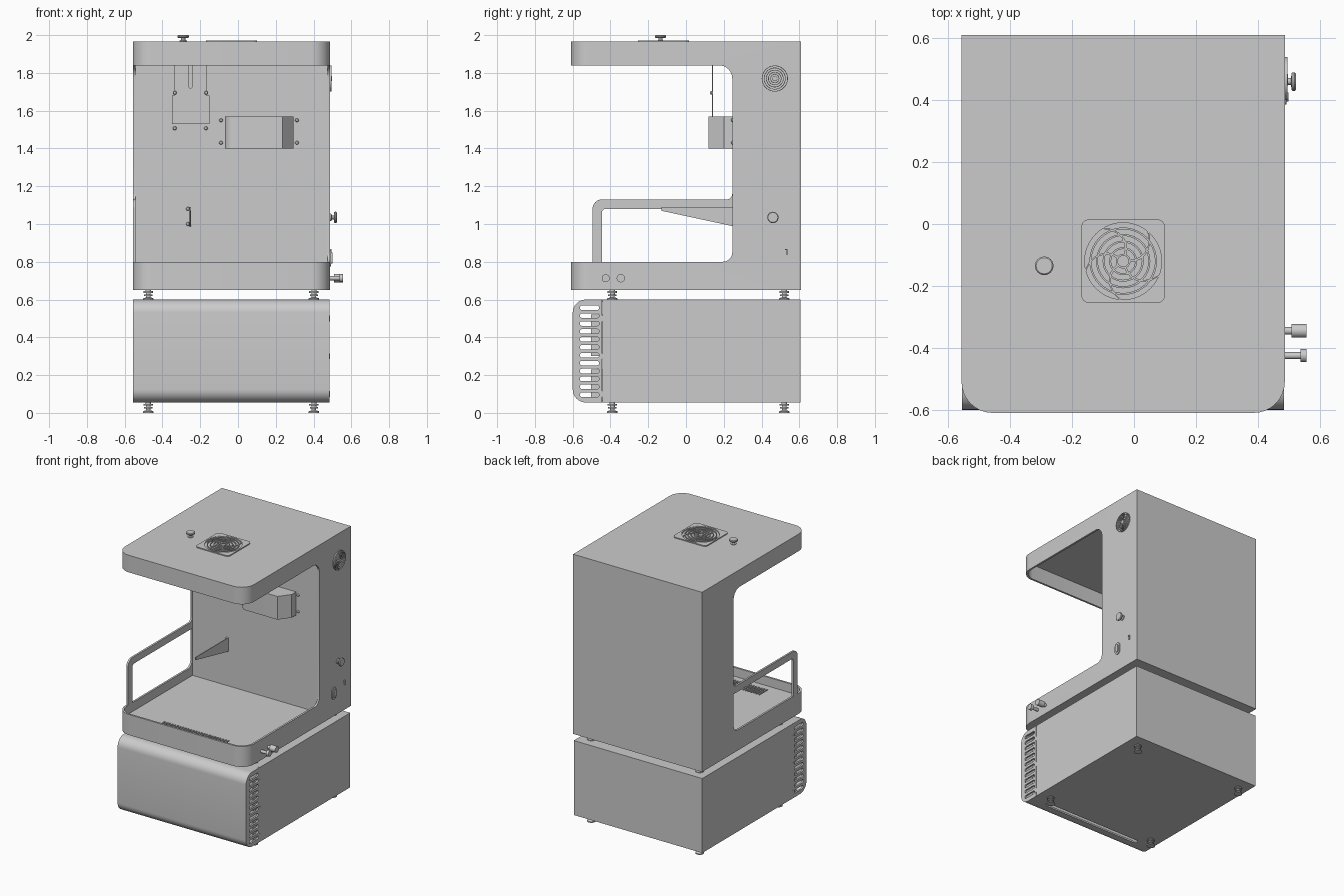
import bpy, bmesh
from math import sin, cos, tan, pi, radians, atan2
from mathutils import Vector

if "Cube" in bpy.data.objects:
    bpy.data.objects.remove(bpy.data.objects["Cube"])

X0, X1 = -0.557, 0.487
MAP = {'x': lambda u, v, t: (t, u, v),
       'y': lambda u, v, t: (u, t, v),
       'z': lambda u, v, t: (u, v, t)}


def finish(name, bm):
    bmesh.ops.remove_doubles(bm, verts=bm.verts, dist=1e-5)
    bmesh.ops.recalc_face_normals(bm, faces=bm.faces)
    me = bpy.data.meshes.new(name)
    bm.to_mesh(me)
    bm.free()
    smooth(me)
    ob = bpy.data.objects.new(name, me)
    bpy.context.collection.objects.link(ob)
    return ob


def smooth(me):
    me.shade_smooth()
    me.set_sharp_from_angle(angle=radians(30))


def fillet(pts, n=8):
    """Corners given as (u, v) or (u, v, radius)."""
    out = []
    for i, p in enumerate(pts):
        c = Vector(p[:2])
        if len(p) < 3:
            out.append(c)
            continue
        a = (Vector(pts[i - 1][:2]) - c).normalized()
        b = (Vector(pts[(i + 1) % len(pts)][:2]) - c).normalized()
        half, r = a.angle(b) / 2, p[2]
        ctr = c + (a + b).normalized() * r / sin(half)
        s, e = c + a * r / tan(half) - ctr, c + b * r / tan(half) - ctr
        a0, d = atan2(s.y, s.x), atan2(s.x * e.y - s.y * e.x, s.dot(e))
        out += [ctr + r * Vector((cos(a0 + d * k / n), sin(a0 + d * k / n))) for k in range(n + 1)]
    return out


def prism(name, pts, axis, t0, t1):
    bm, f = bmesh.new(), MAP[axis]
    pts = fillet(pts)
    lo = [bm.verts.new(f(p[0], p[1], t0)) for p in pts]
    hi = [bm.verts.new(f(p[0], p[1], t1)) for p in pts]
    bm.faces.new(lo)
    bm.faces.new(hi)
    for i in range(len(pts)):
        bm.faces.new((lo[i - 1], lo[i], hi[i], hi[i - 1]))
    return finish(name, bm)


def rect(a, b, c, d, r=None):
    q = [(a, c), (b, c), (b, d), (a, d)]
    return [p + (r,) for p in q] if r else q


def box(name, x0, x1, y0, y1, z0, z1):
    return prism(name, rect(x0, x1, y0, y1), 'z', z0, z1)


def lathe(name, prof, loc, axis='z', n=24, closed=False):
    """Profile of (radius, distance along axis)."""
    bm, f, o = bmesh.new(), MAP[axis], Vector(loc)
    rows = [[bm.verts.new(o + Vector(f(r * cos(2 * pi * k / n), r * sin(2 * pi * k / n), t)))
             for k in range(n)] for r, t in prof]
    for i in range(0 if closed else 1, len(rows)):
        for k in range(n):
            bm.faces.new((rows[i - 1][k - 1], rows[i - 1][k], rows[i][k], rows[i][k - 1]))
    return finish(name, bm)


def cut(ob, *cutters):
    for c in cutters:
        m = ob.modifiers.new('cut', 'BOOLEAN')
        m.object, m.operation, m.solver = c, 'DIFFERENCE', 'EXACT'
    dg = bpy.context.evaluated_depsgraph_get()
    me = bpy.data.meshes.new_from_object(ob.evaluated_get(dg))
    ob.modifiers.clear()
    ob.data = me
    smooth(me)
    for c in cutters:
        bpy.data.objects.remove(c)


def fan(name, u, v, t, R, axis, th):
    """Concentric wire rings and curved blades on a hub."""
    f = MAP[axis]
    for i in range(1, 7):
        r, w = R * i / 6, R * 0.03
        lathe(f'{name}_ring_{i}', [(r - w, 0), (r + w * .6, 0), (r + w * .6, th), (r - w, th)],
              f(u, v, t), axis, 40, True)
    for k in range(5):
        arc = [(R * (.15 + .85 * s / 6), 2 * pi * k / 5 + .9 * (s / 6) ** 1.5) for s in range(7)]
        w = R * .03
        edge = [(u + r * cos(a) - w * sg * sin(a), v + r * sin(a) + w * sg * cos(a))
                for sg in (1, -1) for r, a in arc[::sg]]
        prism(f'{name}_blade_{k}', edge, axis, t, t + th * .9)


# Upper housing: column, hood and tray cut from one rounded block
def plan(i, back):
    return [(X0 + i, back), (X0 + i, -.61 + i, .1 - i), (X1 - i, -.61 + i, .1 - i), (X1 - i, back)]


housing = prism('upper_housing', plan(0, .61), 'z', .65, 1.965)
opening = prism('opening_cutter', [(-1, .8), (.245, .8, .05), (.245, 1.84, .07), (-1, 1.84)], 'x', -1, 1)
cut(housing, opening)
cut(housing, prism('hollow_cutter', plan(.014, .25), 'z', .735, 1.95))
cut(housing, *[prism('drain_cutter', rect(-.28 + i * .0215, -.268 + i * .0215, -.55, -.45, .005),
                     'z', .715, .8) for i in range(25)])

# Left side guard rail
prism('side_rail', [(.26, 1.2), (.245, 1.2), (.245, 1.13, .03), (-.495, 1.13, .05), (-.495, .79),
                    (-.445, .79), (-.445, 1.08, .02), (.26, 1.08)], 'x', X0, X0 + .014)

# Back wall fittings: light box, hanging plate, shelf bracket
prism('light_box', [(-.07, .26), (-.07, .12, .05), (.235, .12), (.295, .2), (.295, .26)], 'z', 1.4, 1.57)
plate = prism('hanging_plate', [(-.35, 1.53), (-.15, 1.53), (-.15, 1.68), (-.168, 1.68), (-.168, 1.955),
                                (-.335, 1.955), (-.335, 1.68), (-.35, 1.68)], 'y', .137, .143)
cut(plate, prism('slot_cutter', rect(-.26, -.242, 1.72, 1.9, .0085), 'y', 0, .2))
box('plate_flange', -.35, -.15, .14, .255, 1.53, 1.536)
prism('shelf_bracket', [(-.13, 1.07), (.255, .987), (.255, 1.09), (-.13, 1.09)], 'x', -.256, -.25)


def screw(x, z, y=.251):
    lathe('screw', [(0, -.012), (.007, -.01), (.01, -.004), (.01, 0), (0, 0)], (x, y, z), 'y', 12)


for x, z in [(-.09, 1.55), (-.09, 1.43), (.312, 1.55), (.312, 1.43), (-.335, 1.507), (-.17, 1.507),
             (-.265, 1.08), (-.265, 1.0)]:
    screw(x, z)
for x in (-.335, -.168):
    screw(x, 1.695, .138)

# Roof fan with square frame
frame = prism('roof_fan_frame', rect(-.17, .1, -.255, .015, .025), 'z', 1.963, 1.972)
cut(frame, lathe('fan_cutter', [(0, -.1), (.128, -.1), (.128, .1), (0, .1)], (-.035, -.12, 1.97), 'z', 48))
fan('roof_fan', -.035, -.12, 1.963, .128, 'z', .008)

# Side fan
fan('side_fan', .47, 1.77, X1 - .002, .068, 'x', .01)
lathe('side_fan_hub', [(0, 0), (.014, 0), (.014, .01), (0, .01)], (X1, .47, 1.77), 'x')

# Knobs on roof and right side
KNOB = [(0, -.002), (.02, -.002), (.02, .006), (.011, .01), (.011, .02), (.027, .022), (.03, .026),
        (.03, .032), (.026, .036), (0, .036)]
lathe('roof_knob', KNOB, (-.29, -.135, 1.964), 'z')
lathe('side_knob', KNOB, (X1, .46, 1.035), 'x')

# Valves on the tray side
lathe('valve_rear', [(0, -.01), (.012, -.01), (.012, .022), (.022, .022), (.022, .07), (0, .07)],
      (X1, -.345, .713), 'x')
lathe('valve_front', [(0, -.01), (.011, -.01), (.011, .05), (.021, .05), (.021, .07), (0, .07)],
      (X1, -.425, .713), 'x')

# Power inlet and cable hook on the right side
prism('power_inlet', rect(.386, .434, .775, .862, .0235), 'x', X1 - .005, X1 + .006)
prism('inlet_rocker', rect(.396, .424, .79, .848, .013), 'x', X1, X1 + .012)
prism('cable_hook', [(.525, .868), (.537, .868), (.537, .835), (.531, .835), (.531, .862), (.525, .862)],
      'x', X1 - .005, X1 + .008)

# Lower cabinet
box('lower_cabinet', X0 + .002, X1 - .002, -.442, .605, .055, .6)

# Front cover: curved shell and slotted side cheeks
C0, C1 = X0 + .002, X1 - .002
shell = prism('front_cover', [(-.442, .055), (-.6, .055, .07), (-.6, .6, .07), (-.442, .6), (-.442, .588),
                              (-.588, .588, .058), (-.588, .067, .058), (-.442, .067)], 'x', C0 + .012, C1 - .012)
cut(shell, prism('vent_cutter', rect(-.43, .36, -.5, -.465, .015), 'z', 0, .1))
for side, a in (('left', C0), ('right', C1 - .012)):
    cheek = prism(f'cover_cheek_{side}', [(-.445, .055), (-.6, .055, .07), (-.6, .6, .07), (-.445, .6)],
                  'x', a, a + .012)
    cut(cheek, *[prism('slot_cutter', rect(-.562, -.46, .084 + i * .0419, .108 + i * .0419, .0115),
                       'x', a - .05, a + .05) for i in range(12)])
    inner = a + .012 if side == 'left' else a - .004
    for z0, z1 in ((.07, .23), (.3, .52)):
        box(f'cover_bracket_{side}', inner, inner + .004, -.502, -.442, z0, z1)
    for z in (.1, .3, .5):
        box(f'cover_latch_{side}', a - .002, a + .014, -.45, -.437, z - .015, z + .015)

# Levelling feet under both units
FOOT = [(0, 0), (.028, 0), (.028, .008), (.012, .014), (.012, .022), (.022, .022), (.022, .03),
        (.013, .03), (.013, .038), (.025, .038), (.025, .046), (.014, .046), (.014, .058), (0, .058)]
for z in (0, .598):
    for x in (-.475, .402):
        for y in (-.39, .52):
            lathe('levelling_foot', FOOT, (x, y, z), 'z', 20)
